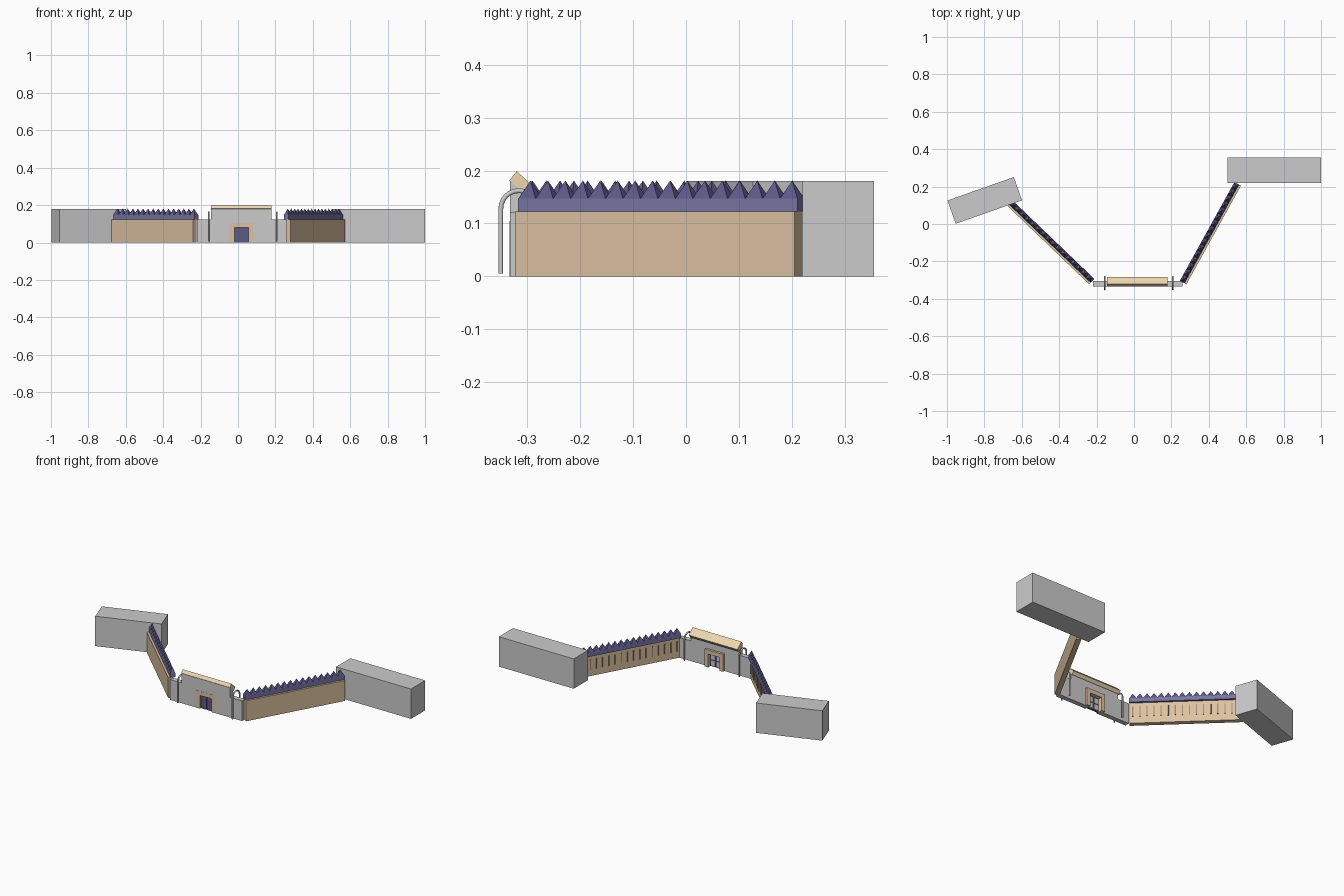
import bpy, bmesh
from math import sin, cos, pi, radians
from mathutils import Matrix, Vector

if "Cube" in bpy.data.objects:
    bpy.data.objects.remove(bpy.data.objects["Cube"])


def material(name, rgb):
    m = bpy.data.materials.new(name)
    m.diffuse_color = (*rgb, 1)
    m.use_nodes = True
    m.node_tree.nodes["Principled BSDF"].inputs["Base Color"].default_value = m.diffuse_color
    return m


TAN = material("tan stone", (0.72, 0.54, 0.36))
LIGHT = material("light tan", (0.85, 0.68, 0.43))
PURPLE = material("dark purple", (0.11, 0.10, 0.25))
BLUE = material("cap blue", (0.19, 0.18, 0.36))
BROWN = material("brown", (0.36, 0.26, 0.18))


def finish(name, bm, mat=None, matrix=None):
    if matrix:
        bm.transform(matrix)
    bmesh.ops.recalc_face_normals(bm, faces=bm.faces[:])
    me = bpy.data.meshes.new(name)
    bm.to_mesh(me)
    bm.free()
    ob = bpy.data.objects.new(name, me)
    bpy.context.collection.objects.link(ob)
    if mat:
        me.materials.append(mat)
    return ob


def add_box(bm, x, y, z):
    c = Vector([(a + b) / 2 for a, b in (x, y, z)])
    s = [abs(b - a) for a, b in (x, y, z)]
    bmesh.ops.create_cube(bm, size=1, matrix=Matrix.Translation(c) @ Matrix.Diagonal((*s, 1)))


def boxes(name, dims, mat=None, matrix=None):
    bm = bmesh.new()
    for d in dims:
        add_box(bm, *d)
    return finish(name, bm, mat, matrix)


def extrude(name, points, offset, mat=None):
    bm = bmesh.new()
    f = bm.faces.new([bm.verts.new(p) for p in points])
    r = bmesh.ops.extrude_face_region(bm, geom=[f])
    bmesh.ops.translate(bm, vec=offset, verts=[v for v in r["geom"] if isinstance(v, bmesh.types.BMVert)])
    bm.faces.ensure_lookup_table()
    return finish(name, bm, mat)


# End blocks
boxes("right_block", [((0.5, 1.0), (0.22, 0.355), (0, 0.18))])
boxes("left_block", [((-0.188, 0.188), (-0.066, 0.066), (0, 0.18))], None,
      Matrix.Translation((-0.798, 0.126, 0)) @ Matrix.Rotation(radians(19.4), 4, "Z"))


# Slanting walls: local x runs along the wall, s*y points to the inner side
def wall(side, corner, angle, s, length=0.603, count=16):
    m = Matrix.Translation((*corner, 0)) @ Matrix.Rotation(radians(angle), 4, "Z")
    boxes(side + "_wall", [((0, length), (0, s * 0.028), (0, 0.123))], TAN, m)
    boxes(side + "_wall_cap", [((0, length), (s * 0.012, s * 0.040), (0.123, 0.147))], BLUE, m)
    pitch = length / count
    # Row of pyramid spikes
    bm = bmesh.new()
    for i in range(count):
        x0, x1 = i * pitch, (i + 1) * pitch
        base = [bm.verts.new(p) for p in ((x0, s * 0.012, 0.147), (x1, s * 0.012, 0.147),
                                          (x1, s * 0.040, 0.147), (x0, s * 0.040, 0.147))]
        tip = bm.verts.new(((x0 + x1) / 2, s * 0.026, 0.181))
        bm.faces.new(base)
        for k in range(4):
            bm.faces.new((base[k], base[(k + 1) % 4], tip))
    finish(side + "_wall_spikes", bm, PURPLE, m)
    # Upright ribs on the inner face
    boxes(side + "_wall_ribs", [(((i + 0.5) * pitch - 0.003, (i + 0.5) * pitch + 0.003),
                                 (s * 0.026, s * 0.033), (0.04, 0.1)) for i in range(count)], BROWN, m)


wall("right", (0.28, -0.323), 61.06, 1)
wall("left", (-0.24, -0.322), 136.2, -1)

# Gatehouse: stepped outline with a door notch, top sloping down to the back
outline = [(-0.22, 0), (-0.043, 0), (-0.043, 0.105), (0.08, 0.105), (0.08, 0), (0.26, 0),
           (0.26, 0.122), (0.18, 0.122), (0.18, 0.181), (-0.145, 0.181), (-0.145, 0.122), (-0.22, 0.122)]
gate = extrude("gatehouse", [(x, -0.333, z) for x, z in outline], (0, 0.028, 0))
for v in gate.data.vertices:
    if v.co.z > 0.17 and v.co.y > -0.31:
        v.co.z = 0.155

# Tilted roof slab
extrude("gate_roof", [(-0.145, y, z) for y, z in ((-0.334, 0.181), (-0.32, 0.199), (-0.283, 0.165),
                                                  (-0.297, 0.147))], (0.325, 0, 0), LIGHT)

# Door frame and doors
boxes("door_frame", [((-0.043, -0.02), (-0.334, -0.292), (0, 0.08)),
                     ((0.057, 0.08), (-0.334, -0.292), (0, 0.08)),
                     ((-0.043, 0.08), (-0.334, -0.292), (0.08, 0.105))], TAN)
boxes("doors", [((-0.02, 0.0175), (-0.325, -0.316), (0, 0.08)),
                ((0.0195, 0.057), (-0.325, -0.316), (0, 0.08))], PURPLE)
boxes("door_back_panels", [((x, x + 0.027), (-0.318, -0.313), (z, z + 0.031))
                           for x in (-0.015, 0.025) for z in (0.006, 0.043)])

# Arched pipes hooked over the gate wings
for side, x in (("left", -0.157), ("right", 0.208)):
    cu = bpy.data.curves.new(side + "_pipe", "CURVE")
    cu.dimensions = "3D"
    cu.bevel_depth = 0.0045
    cu.bevel_resolution = 2
    cu.use_fill_caps = True
    pts = [(-0.350, 0.005)]
    pts += [(-0.316 - 0.034 * cos(pi * i / 12), 0.128 + 0.034 * sin(pi * i / 12)) for i in range(13)]
    pts += [(-0.282, 0.005)]
    sp = cu.splines.new("POLY")
    sp.points.add(len(pts) - 1)
    for p, (y, z) in zip(sp.points, pts):
        p.co = (x, y, z, 1)
    sp.use_smooth = True
    bpy.context.collection.objects.link(bpy.data.objects.new(side + "_pipe", cu))
